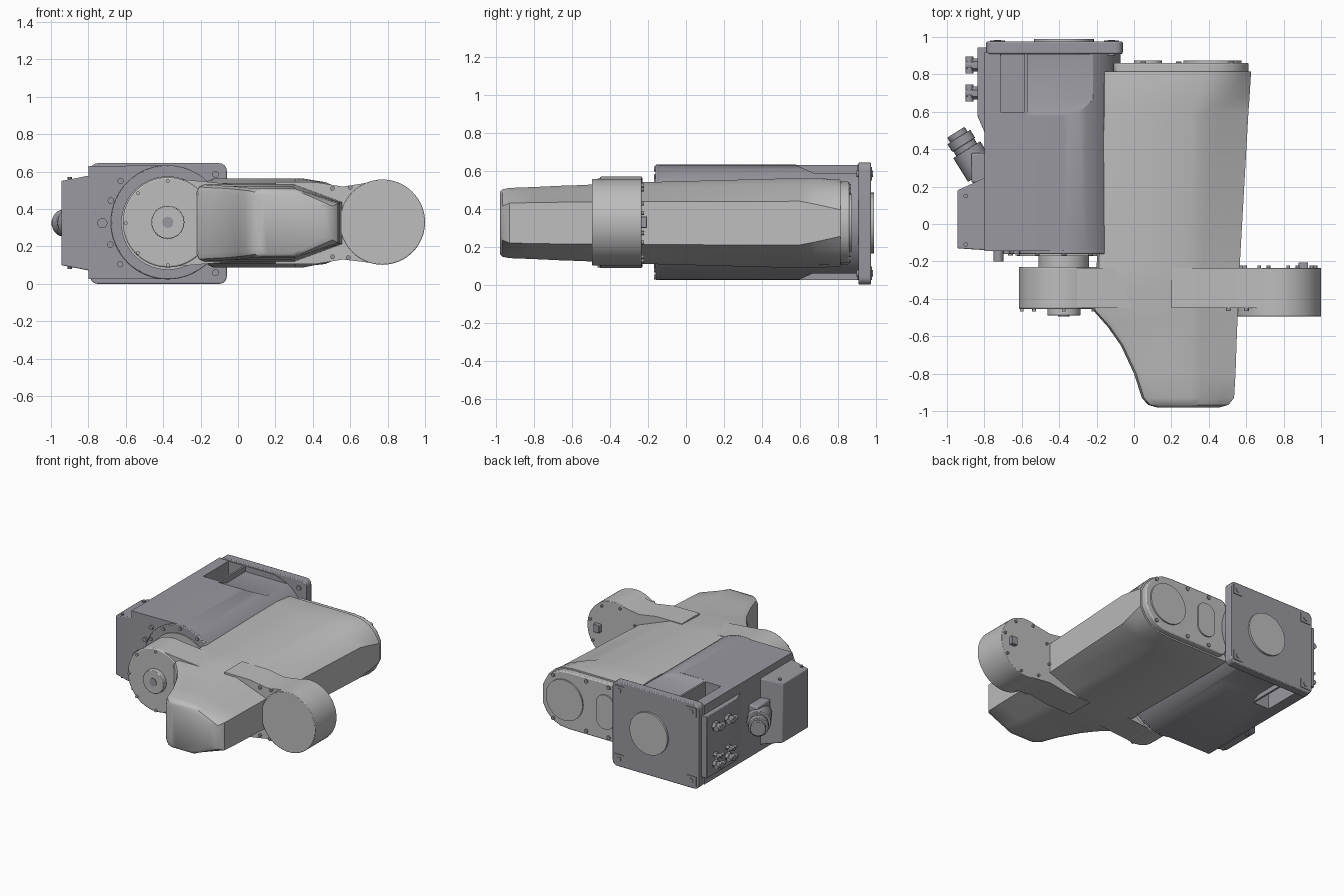
import bpy, bmesh, math
from mathutils import Vector

cube = bpy.data.objects.get("Cube")
if cube:
    bpy.data.objects.remove(cube, do_unlink=True)

ZC = 0.325      # height of the long axis
TX = -0.375     # x of the base axis
RX = 0.772      # x of the wrist drum


def material(name, colour):
    m = bpy.data.materials.new(name)
    m.use_nodes = True
    m.diffuse_color = (*colour, 1)
    m.node_tree.nodes["Principled BSDF"].inputs["Base Color"].default_value = (*colour, 1)
    return m


LIGHT = material("light_grey", (0.51, 0.51, 0.51))
DARK = material("dark_grey", (0.32, 0.315, 0.35))


def finish(name, bm, mat, bevel=0, angle=35):
    bmesh.ops.recalc_face_normals(bm, faces=bm.faces)
    me = bpy.data.meshes.new(name)
    bm.to_mesh(me)
    bm.free()
    me.materials.append(mat)
    me.shade_smooth()
    me.set_sharp_from_angle(angle=math.radians(angle))
    ob = bpy.data.objects.new(name, me)
    bpy.context.collection.objects.link(ob)
    if bevel:
        mod = ob.modifiers.new("bevel", "BEVEL")
        mod.width, mod.segments = bevel, 2
        mod.limit_method, mod.angle_limit = "ANGLE", math.radians(40)
    return ob


def loft(name, rings, mat, bevel=0):
    """Skin matching rings of points and cap both ends."""
    bm = bmesh.new()
    vs = [[bm.verts.new(p) for p in r] for r in rings]
    n = len(vs[0])
    for a, b in zip(vs, vs[1:]):
        for i in range(n):
            j = (i + 1) % n
            bm.faces.new((a[i], a[j], b[j], b[i]))
    bm.faces.new(vs[0])
    bm.faces.new(vs[-1])
    return finish(name, bm, mat, bevel)


def prism(name, pts, y0, y1, mat, bevel=0):
    """Extrude an (x, z) outline along y."""
    return loft(name, [[(x, y, z) for x, z in pts] for y in (y0, y1)], mat, bevel)


def box(name, x, y, z, mat, bevel=0):
    pts = [(x[0], z[0]), (x[1], z[0]), (x[1], z[1]), (x[0], z[1])]
    return prism(name, pts, *y, mat, bevel)


def rod(name, a, b, r, mat, n=40, bevel=0):
    a, b = Vector(a), Vector(b)
    q = (b - a).to_track_quat("Z", "Y")
    circle = [q @ Vector((r * math.cos(t), r * math.sin(t), 0))
              for t in (2 * math.pi * i / n for i in range(n))]
    return loft(name, [[p + c for c in circle] for p in (a, b)], mat, bevel)


def disc(name, x, z, r, y0, y1, mat, n=48, bevel=0):
    return rod(name, (x, y0, z), (x, y1, z), r, mat, n, bevel)


def arc(cx, cz, r, a0, a1, n=24):
    return [(cx + r * math.cos(math.radians(a0 + (a1 - a0) * i / n)),
             cz + r * math.sin(math.radians(a0 + (a1 - a0) * i / n))) for i in range(n + 1)]


def rounded(x0, x1, z0, z1, r):
    return (arc(x1 - r, z1 - r, r, 0, 90, 6) + arc(x0 + r, z1 - r, r, 90, 180, 6)
            + arc(x0 + r, z0 + r, r, 180, 270, 6) + arc(x1 - r, z0 + r, r, 270, 360, 6))


def bolt_circle(name, x, z, r, count, y0, y1, mat, size=0.012, start=0):
    for i in range(count):
        t = math.radians(start) + 2 * math.pi * i / count
        disc(f"{name}_{i}", x + r * math.cos(t), z + r * math.sin(t), size, y0, y1, mat, 12)


# Base housing: square on one side, half round on the other
housing = prism("base_housing", [(-0.8, 0.63)] + arc(TX, ZC + 0.004, 0.304, 90, -90)
                + [(-0.8, 0.025)], -0.145, 0.92, DARK)

# Recesses beside the flange, above and below
for s in (1, -1):
    def z(h):
        return ZC + s * h
    deep = box("pocket_cutter", (-0.715, -0.585), (0.6, 0.905), sorted((z(0.17), z(0.4))), DARK)
    shallow = loft("dip_cutter", [[(x, 0.58, z(0.306)), (x, 0.67, z(0.265)), (x, 0.905, z(0.265)),
                                   (x, 0.905, z(0.4)), (x, 0.58, z(0.4))] for x in (-0.57, -0.2)], DARK)
    for cutter in (deep, shallow):
        mod = housing.modifiers.new("cut", "BOOLEAN")
        mod.operation, mod.solver, mod.object = "DIFFERENCE", "EXACT", cutter
        bpy.context.view_layer.objects.active = housing
        bpy.ops.object.modifier_apply(modifier=mod.name)
        bpy.data.objects.remove(cutter, do_unlink=True)
housing.data.set_sharp_from_angle(angle=math.radians(30))

# Mounting flange with corner pads and centre disc
prism("base_flange", rounded(-0.79, -0.06, 0, 0.645, 0.04), 0.91, 0.975, DARK, 0.006)
disc("flange_centre", TX, ZC, 0.16, 0.97, 0.99, LIGHT)
for x in (-0.73, -0.12):
    for z0 in (0.06, 0.585):
        box("flange_pad", (x - 0.04, x + 0.04), (0.97, 0.98), (z0 - 0.035, z0 + 0.035), DARK)
        disc("flange_bolt", x, z0, 0.018, 0.9, 0.985, DARK, 16)

# Turning joint between base and link
disc("joint_ring", TX, ZC + 0.004, 0.305, -0.16, -0.14, DARK, 64, 0.005)
disc("joint_plate", TX, ZC, 0.25, -0.17, -0.15, LIGHT, 64)
disc("joint_neck", TX, ZC, 0.135, -0.24, -0.15, LIGHT)
bolt_circle("ring_bolt", TX, ZC, 0.285, 12, -0.168, -0.15, DARK, 0.013)
for z0 in (0.105, 0.21, 0.445, 0.55):
    disc("housing_bolt", -0.7 + 0.5 * abs(z0 - ZC) - 0.04, z0, 0.017, -0.16, -0.14, DARK, 12)
rod("housing_stop", (-0.725, -0.2, ZC), (-0.725, -0.14, ZC), 0.027, DARK, 16)

# Side cover, tapered outward
loft("side_cover", [[(x, y0, ZC - h), (x, y1, ZC - h), (x, y1, ZC + h), (x, y0, ZC + h)]
                    for x, y0, y1, h in ((-0.79, -0.14, 0.25, 0.255), (-0.945, -0.13, 0.18, 0.225))],
     DARK, 0.006)
for z0 in (0.12, 0.53):
    for y in (-0.11, 0.15):
        rod("cover_screw", (-0.9, y, z0 + math.copysign(0.025, z0 - ZC)),
            (-0.9, y, z0 + math.copysign(0.04, z0 - ZC)), 0.012, DARK, 10)

# Angled cable connector
box("connector_base", (-0.87, -0.79), (0.22, 0.38), (0.22, 0.43), DARK, 0.01)
start, way = Vector((-0.815, 0.27, ZC)), Vector((-0.53, 0.85, 0)).normalized()
for name, a, b, r in (("connector_body", 0, 0.15, 0.085), ("connector_neck", 0.14, 0.21, 0.065),
                      ("connector_collar", 0.18, 0.23, 0.072), ("connector_tip", 0.22, 0.26, 0.055)):
    rod(name, start + way * a, start + way * b, r, DARK, 24, 0.004)

# Service panel and its fittings
loft("service_panel", [[(-0.79, 0.47, z0), (-0.838, 0.58, z0), (-0.838, 0.945, z0), (-0.79, 0.945, z0)]
                       for z0 in (0.09, 0.56)], DARK, 0.004)
for y in (0.7, 0.85):
    for z0, r in ((0.17, 0.03), (0.24, 0.02), (0.46, 0.035)):
        rod("fitting_base", (-0.83, y, z0), (-0.865, y, z0), r, DARK, 6)
        rod("fitting_tip", (-0.86, y, z0), (-0.9, y, z0), r * 0.7, DARK, 16)
        rod("fitting_elbow", (-0.88, y - 0.045, z0), (-0.88, y + 0.045, z0), r * 0.6, DARK, 12)


# Long arm: skinned sections with a sloped outer side
def section(y, x0, x1, h, w, v, b):
    half = [(x0, h - 0.04), (x0 + 0.012, h - 0.012), (x0 + 0.04, h), (x1 - w, h)]
    for t in (0.25, 0.5, 0.75):
        push = b * 4 * t * (1 - t)
        half.append((x1 - w * (1 - t) + push * 0.6, h + (v - h) * t + push * 0.8))
    half.append((x1, v))
    return [(x, y, ZC + z) for x, z in half] + [(x, y, ZC - z) for x, z in reversed(half)]


ARM = [(-0.98, 0.12, 0.46, 0.165, 0.17, 0.075, 0), (-0.967, 0.075, 0.505, 0.178, 0.2, 0.09, 0),
       (-0.93, 0.042, 0.535, 0.185, 0.23, 0.105, 0), (-0.8, 0, 0.543, 0.19, 0.24, 0.108, 0),
       (-0.65, -0.07, 0.548, 0.197, 0.25, 0.11, 0), (-0.55, -0.14, 0.552, 0.2, 0.25, 0.11, 0),
       (-0.46, -0.22, 0.555, 0.205, 0.255, 0.112, 0), (-0.23, -0.2, 0.565, 0.215, 0.265, 0.114, 0),
       (0.6, -0.17, 0.612, 0.237, 0.3, 0.115, 0.005), (0.68, -0.17, 0.618, 0.238, 0.27, 0.1, 0.03),
       (0.815, -0.17, 0.626, 0.228, 0.24, 0.07, 0.05)]
loft("long_arm", [section(*s) for s in ARM], LIGHT)
loft("arm_end_cover", [section(y, -0.11, 0.612, 0.218, 0.23, 0.065, 0.05) for y in (0.81, 0.862)],
     LIGHT, 0.008)
disc("end_cap_round", 0.42, ZC, 0.155, 0.86, 0.873, LIGHT)
prism("end_cap_long", rounded(0, 0.15, ZC - 0.13, ZC + 0.13, 0.07), 0.86, 0.873, LIGHT)
for x in (0.05, 0.24, 0.52):
    for s in (1, -1):
        disc("end_cover_bolt", x, ZC + s * (0.19 if x < 0.5 else 0.165), 0.015, 0.85, 0.87, DARK, 12)

# Cross link: hub drum on one side, wrist drum on the other
disc("hub_drum", TX, ZC + 0.004, 0.241, -0.455, -0.23, LIGHT, 64, 0.008)
prism("hub_link", [(TX, ZC + 0.241), (0.05, ZC + 0.2), (0.05, ZC - 0.2), (TX, ZC - 0.235)],
      -0.45, -0.235, LIGHT)
disc("wrist_drum", RX, ZC + 0.005, 0.228, -0.495, -0.235, LIGHT, 64, 0.004)
prism("wrist_link", [(0.2, ZC + 0.22), (0.42, ZC + 0.218), (0.56, ZC + 0.195), (RX, ZC + 0.228),
                     (RX, ZC - 0.22), (0.56, ZC - 0.195), (0.42, ZC - 0.218), (0.2, ZC - 0.22)],
      -0.45, -0.235, LIGHT)
disc("hub_cap", TX, ZC + 0.004, 0.088, -0.49, -0.45, LIGHT, 40, 0.004)
disc("hub_centre", TX, ZC + 0.004, 0.03, -0.494, -0.48, DARK, 20)
bolt_circle("hub_bolt", TX, ZC, 0.225, 8, -0.467, -0.44, LIGHT, 0.01)
bolt_circle("wrist_bolt", RX, ZC, 0.205, 8, -0.24, -0.222, DARK, 0.01, 15)
box("wrist_socket", (0.88, 0.93), (-0.24, -0.205), (0.3, 0.36), DARK, 0.004)
for x, z0 in ((0.505, 0.51), (0.505, 0.145), (0.6, 0.515), (0.59, 0.14)):
    disc("link_bolt", x, z0, 0.012, -0.465, -0.44, DARK, 12)
